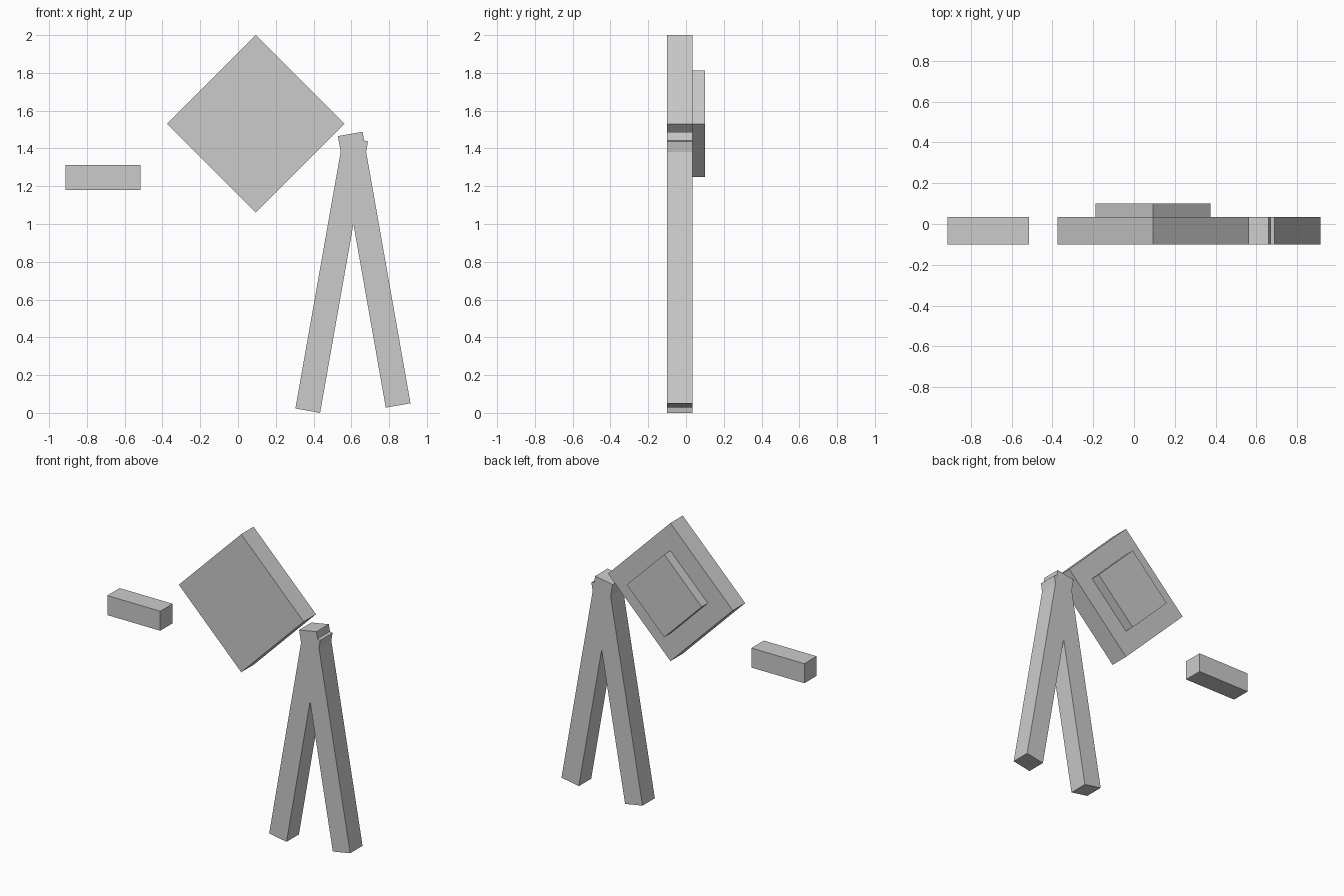
import bpy
from math import radians

if "Cube" in bpy.data.objects:
    bpy.data.objects.remove(bpy.data.objects["Cube"])

U = 0.1327          # thickness of every beam; other sizes are multiples of it
FRONT = -0.75 * U   # front plane shared by the main parts


def box(name, x, z, width, height, tilt=0, y0=FRONT, depth=U):
    """Box centred at (x, z), extruded back from y0, leaning right by tilt degrees."""
    bpy.ops.mesh.primitive_cube_add(size=1, location=(x, y0 + depth / 2, z))
    ob = bpy.context.object
    ob.name = name
    ob.scale = (width, depth, height)
    bpy.ops.object.transform_apply(location=False, rotation=False, scale=True)
    ob.rotation_euler.y = radians(tilt)
    return ob


# Diamond panel with a smaller raised panel on its back
box("diamond_panel", 0.094, 1.5305, 5 * U, 5 * U, 45)
box("back_panel", 0.094, 1.5305, 3 * U, 3 * U, 45, FRONT + U, U / 2)

# Short floating bar on the left
box("side_bar", -0.714, 1.247, 3 * U, U)

# Two crossing legs
box("left_leg", 0.496, 0.7305, U, 11 * U, 10)
box("right_leg", 0.721, 0.758, U, 11 * U, -10)
